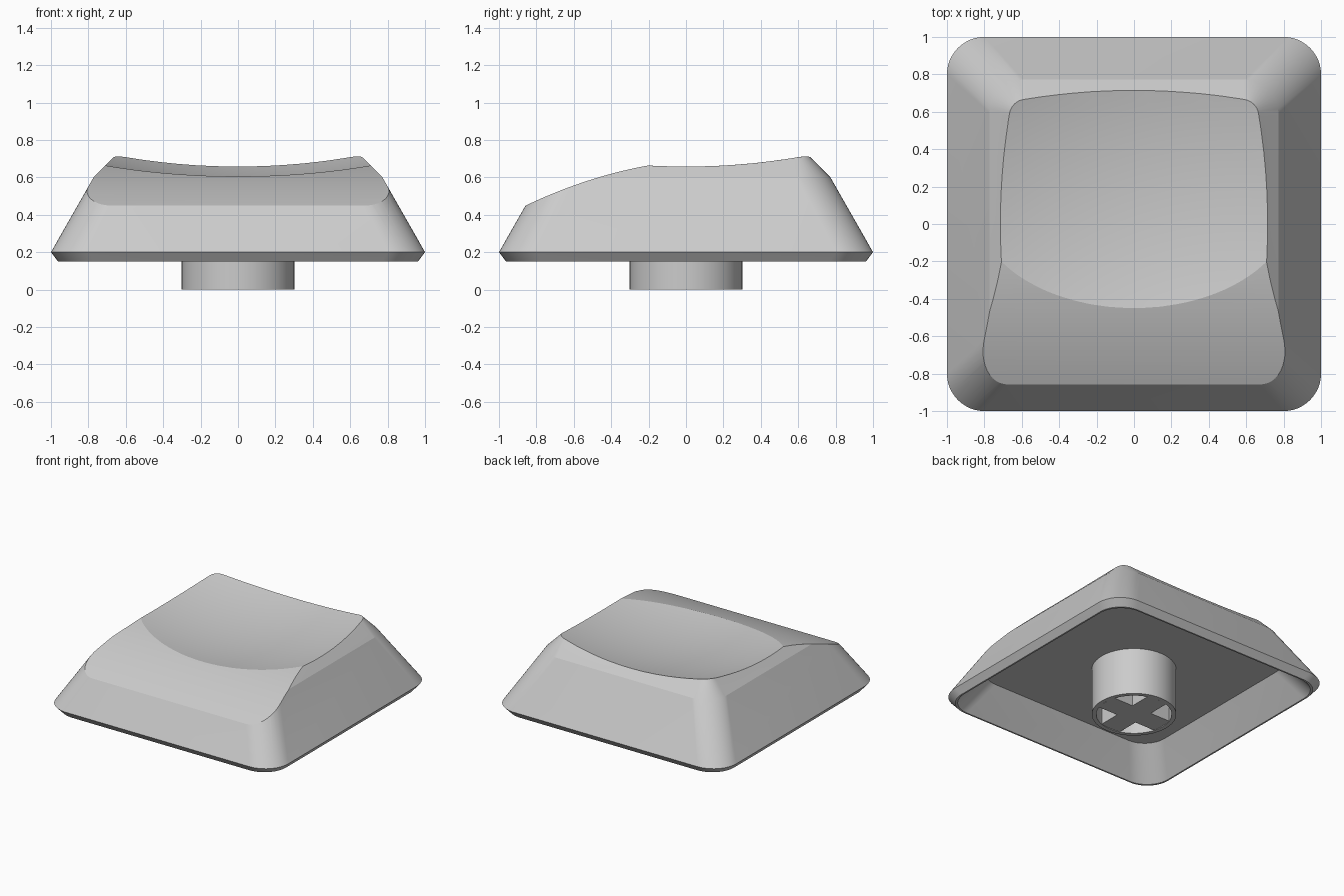
import bpy, bmesh, math
from mathutils import Vector

cube = bpy.data.objects.get("Cube")
if cube:
    bpy.data.objects.remove(cube, do_unlink=True)

GREY = (0.6, 0.6, 0.6, 1)
grey = bpy.data.materials.new("light grey plastic")
grey.use_nodes = True
grey.diffuse_color = GREY
grey.node_tree.nodes["Principled BSDF"].inputs["Base Color"].default_value = GREY


def finish(bm, name):
    bmesh.ops.recalc_face_normals(bm, faces=bm.faces)
    mesh = bpy.data.meshes.new(name)
    bm.to_mesh(mesh)
    bm.free()
    mesh.materials.append(grey)
    obj = bpy.data.objects.new(name, mesh)
    bpy.context.collection.objects.link(obj)
    return obj


def activate(obj):
    bpy.ops.object.select_all(action='DESELECT')
    obj.select_set(True)
    bpy.context.view_layer.objects.active = obj


def smooth(obj):
    activate(obj)
    bpy.ops.object.shade_smooth_by_angle(angle=math.radians(12))


def rounded_square(half, radius, z, steps=12):
    pts = []
    for quarter in range(4):
        mid = math.pi / 4 + quarter * math.pi / 2
        c = (half - radius) * math.sqrt(2)
        for i in range(steps + 1):
            a = (quarter + i / steps) * math.pi / 2
            pts.append((c * math.cos(mid) + radius * math.cos(a),
                        c * math.sin(mid) + radius * math.sin(a), z))
    return pts


def circle(radius, z, steps=48):
    return [(radius * math.cos(2 * math.pi * i / steps),
             radius * math.sin(2 * math.pi * i / steps), z) for i in range(steps)]


def loft(rings, name):
    # Skin a stack of equal-length loops and close both ends
    bm = bmesh.new()
    loops = [[bm.verts.new(p) for p in ring] for ring in rings]
    n = len(loops[0])
    for a, b in zip(loops, loops[1:]):
        for i in range(n):
            j = (i + 1) % n
            bm.faces.new((a[i], a[j], b[j], b[i]))
    bm.faces.new(loops[0])
    bm.faces.new(loops[-1])
    return finish(bm, name)


def cut(obj, cutter):
    cutter.hide_render = True
    mod = obj.modifiers.new("cut", 'BOOLEAN')
    mod.operation = 'DIFFERENCE'
    mod.solver = 'EXACT'
    mod.object = cutter
    activate(obj)
    bpy.ops.object.modifier_apply(modifier=mod.name)
    bpy.data.objects.remove(cutter, do_unlink=True)


# Hollow cap: ceiling, inner wall, thin rim, bevelled lip, sloped sides, top chamfer
cap = loft([rounded_square(h, r, z) for h, r, z in (
    (0.80, 0.18, 0.37), (0.95, 0.19, 0.15), (0.962, 0.19, 0.15),
    (1.0, 0.2, 0.2), (0.772, 0.18, 0.6), (0.622, 0.03, 0.75))], "key_cap")

# Spherical finger dish
bm = bmesh.new()
bmesh.ops.create_icosphere(bm, subdivisions=6, radius=3)
bmesh.ops.translate(bm, verts=bm.verts, vec=Vector((0, 0, 3.571)))
cut(cap, finish(bm, "dish_cutter"))

# Convex slope falling towards the front edge
profile = []
for i in range(33):
    y = -1.1 + 1.15 * i / 32
    t = y + 0.22
    profile.append((y, 0.66 + 0.187 * t - 0.226 * t * t))
profile += [(0.05, 1.0), (-1.1, 1.0)]
cut(cap, loft([[(x, y, z) for y, z in profile] for x in (-1.2, 1.2)], "slope_cutter"))
smooth(cap)

# Stem: a cup open at the bottom, reaching into the ceiling
stem = loft([circle(r, z) for r, z in (
    (0.27, 0.2), (0.27, 0), (0.302, 0), (0.302, 0.38))], "stem_tube")
smooth(stem)

# Cross-shaped rib inside the stem
W, L = 0.085, 0.265
cross = []
for q in range(4):
    c, s = round(math.cos(q * math.pi / 2)), round(math.sin(q * math.pi / 2))
    for x, y in ((W, -W), (L, -W), (L, W)):
        cross.append((x * c - y * s, x * s + y * c))
loft([[(x, y, z) for x, y in cross] for z in (0.003, 0.21)], "stem_cross")
